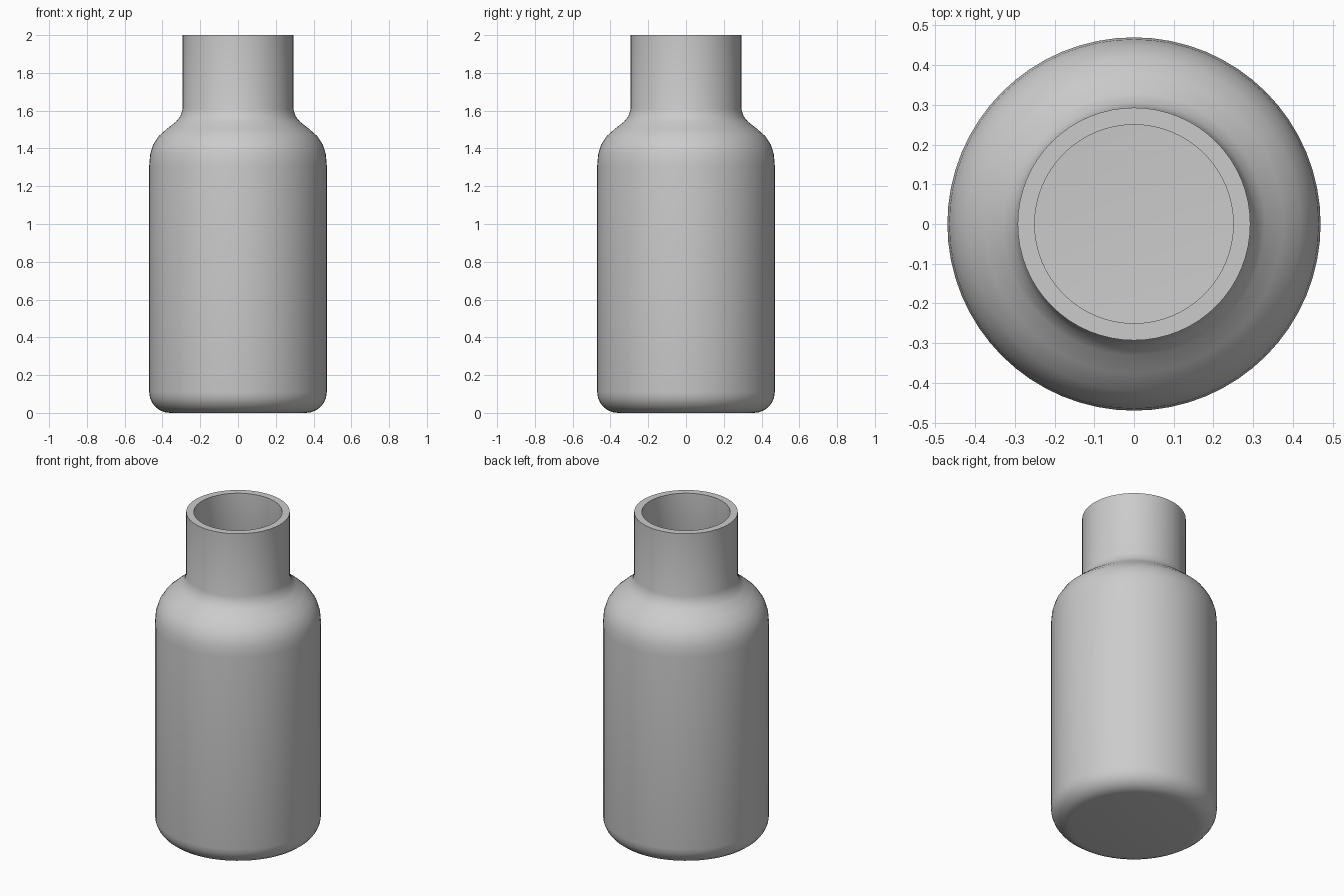
import bpy
import bmesh
import math

cube = bpy.data.objects.get("Cube")
if cube:
    bpy.data.objects.remove(cube, do_unlink=True)

SEGMENTS = 64
WALL = 0.045

glaze = bpy.data.materials.new("plain_grey")
glaze.use_nodes = True
grey = (0.6, 0.6, 0.6, 1)
glaze.diffuse_color = grey
glaze.node_tree.nodes["Principled BSDF"].inputs["Base Color"].default_value = grey


def corner(cx, cz, radius, start, end, steps=6):
    """Points on an arc of the profile, angles in degrees."""
    angles = [math.radians(start + (end - start) * i / steps) for i in range(steps + 1)]
    return [(cx + radius * math.cos(a), cz + radius * math.sin(a)) for a in angles]


# Outer profile: base, rounded foot, straight body, sloping shoulder, neck
outer = [(0, 0)] + corner(0.36, 0.11, 0.11, -90, 0)
outer += [(0.47, 1.31), (0.465, 1.37), (0.449, 1.42), (0.42, 1.465),
          (0.375, 1.505), (0.33, 1.54), (0.305, 1.57), (0.293, 1.61), (0.293, 2)]

# Inner profile: hollow neck, shoulder, body and floor
inner = [(0.25, 2), (0.25, 1.59), (0.275, 1.53), (0.34, 1.47),
         (0.395, 1.42), (0.42, 1.36), (0.425, 1.31)]
inner += corner(0.36, 0.11, 0.11 - WALL, 0, -90) + [(0, WALL)]

# Turn the whole profile around the upright axis
bm = bmesh.new()
verts = [bm.verts.new((r, 0, z)) for r, z in outer + inner]
edges = [bm.edges.new(pair) for pair in zip(verts, verts[1:])]
bmesh.ops.spin(bm, geom=verts + edges, axis=(0, 0, 1), cent=(0, 0, 0),
               angle=math.tau, steps=SEGMENTS)
bmesh.ops.remove_doubles(bm, verts=bm.verts, dist=0.0005)
bmesh.ops.recalc_face_normals(bm, faces=bm.faces)
mesh = bpy.data.meshes.new("bottle")
bm.to_mesh(mesh)
bm.free()
mesh.materials.append(glaze)

bottle = bpy.data.objects.new("bottle", mesh)
bpy.context.collection.objects.link(bottle)

# Smooth walls with a crisp rim
bpy.ops.object.select_all(action="DESELECT")
bottle.select_set(True)
bpy.context.view_layer.objects.active = bottle
bpy.ops.object.shade_smooth_by_angle(angle=math.radians(40))
